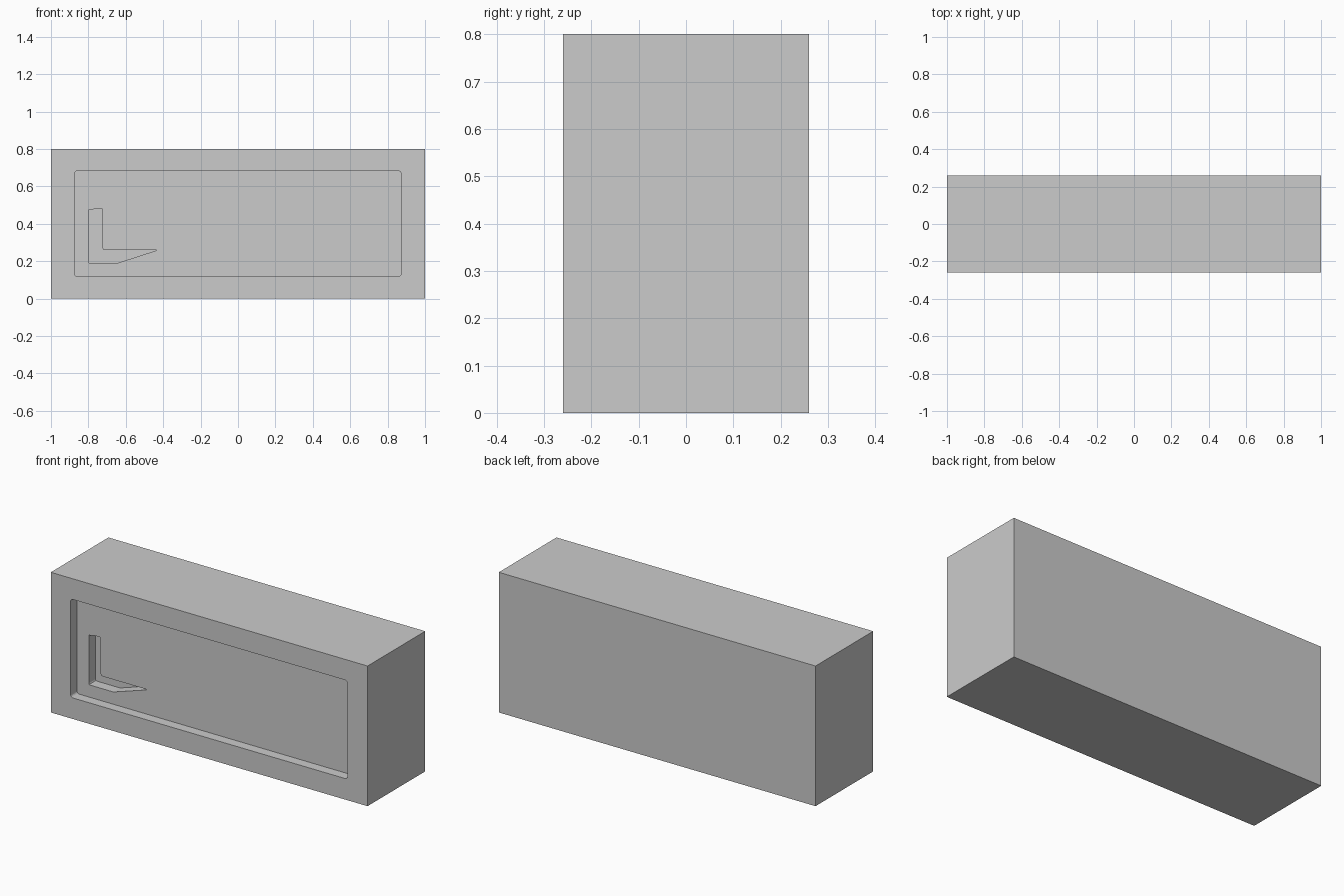
import bpy, bmesh
from math import cos, sin, pi

if "Cube" in bpy.data.objects:
    bpy.data.objects.remove(bpy.data.objects["Cube"])

FRONT = -0.26


def prism(name, profile, y0, y1):
    """Closed prism from an (x, z) profile extruded along y."""
    bm = bmesh.new()
    face = bm.faces.new([bm.verts.new((x, y0, z)) for x, z in profile])
    side = bmesh.ops.extrude_face_region(bm, geom=[face])["geom"]
    verts = [v for v in side if isinstance(v, bmesh.types.BMVert)]
    bmesh.ops.translate(bm, verts=verts, vec=(0, y1 - y0, 0))
    bmesh.ops.recalc_face_normals(bm, faces=bm.faces)
    mesh = bpy.data.meshes.new(name)
    bm.to_mesh(mesh)
    bm.free()
    ob = bpy.data.objects.new(name, mesh)
    bpy.context.collection.objects.link(ob)
    return ob


def rounded_rect(x0, x1, z0, z1, r, n=4):
    pts = []
    corners = [(x1 - r, z1 - r), (x0 + r, z1 - r), (x0 + r, z0 + r), (x1 - r, z0 + r)]
    for q, (cx, cz) in enumerate(corners):
        for i in range(n + 1):
            a = (q + i / n) * pi / 2
            pts.append((cx + r * cos(a), cz + r * sin(a)))
    return pts


def carve(body, cutter):
    mod = body.modifiers.new("carve", 'BOOLEAN')
    mod.operation = 'DIFFERENCE'
    mod.solver = 'EXACT'
    mod.object = cutter
    cutter.hide_render = True
    bpy.context.view_layer.objects.active = body
    bpy.ops.object.modifier_apply(modifier=mod.name)
    bpy.data.objects.remove(cutter)


# Solid block
block = prism("block", [(-1, 0), (1, 0), (1, 0.8), (-1, 0.8)], FRONT, 0.26)

# Shallow rounded panel sunk into the front
carve(block, prism("panel_cutter", rounded_rect(-0.875, 0.873, 0.12, 0.682, 0.015),
                   FRONT - 0.1, FRONT + 0.057))

# Deeper angled groove in the panel floor, tapering to a point
groove = [(-0.80, 0.473), (-0.80, 0.198), (-0.797, 0.192), (-0.79, 0.19),
          (-0.645, 0.19), (-0.435, 0.258), (-0.437, 0.261), (-0.712, 0.261),
          (-0.721, 0.264), (-0.725, 0.273), (-0.725, 0.48), (-0.755, 0.481)]
carve(block, prism("groove_cutter", groove, FRONT - 0.1, FRONT + 0.117))
